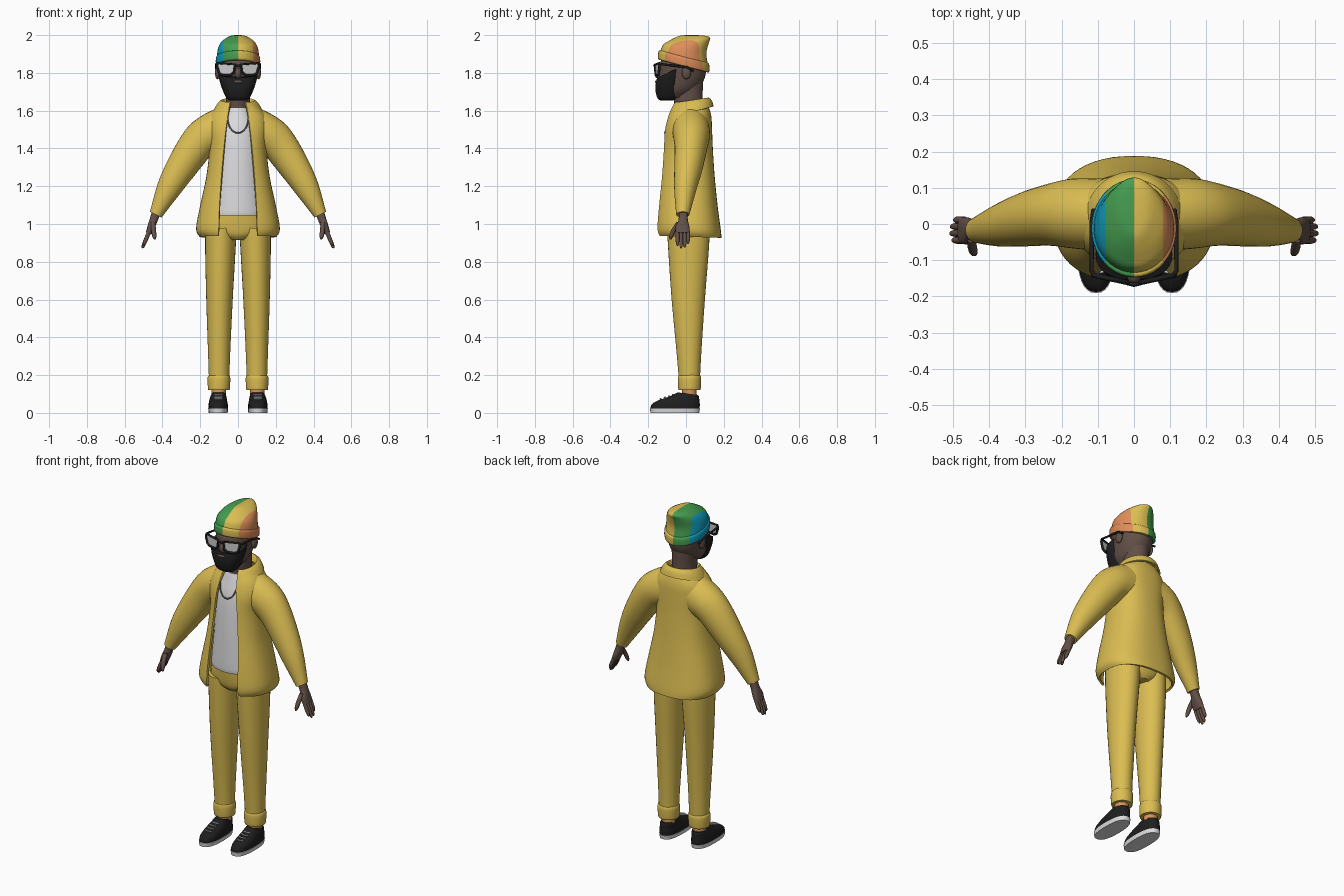
import bpy, bmesh, math
from mathutils import Matrix, Vector

if "Cube" in bpy.data.objects:
    bpy.data.objects.remove(bpy.data.objects["Cube"])


def material(name, *rgb):
    mat = bpy.data.materials.new(name)
    mat.use_nodes = True
    mat.diffuse_color = (*rgb, 1)
    mat.node_tree.nodes["Principled BSDF"].inputs["Base Color"].default_value = (*rgb, 1)
    return mat


YELLOW = material("mustard cloth", .71, .51, .085)
WHITE = material("white cloth", .72, .72, .74)
SKIN = material("dark skin", .125, .08, .065)
BLACK = material("black", .013, .013, .014)
GREEN = material("green knit", .06, .34, .08)
BLUE = material("blue knit", .005, .34, .5)
ORANGE = material("orange knit", .74, .27, .1)
ANKLE = material("ankle tan", .7, .3, .1)
GREY = material("chain grey", .2, .2, .2)
LENS = material("pale lens", .6, .6, .6)


def finish(name, bm, *mats):
    """Turn a bmesh into an object, smooth but with sharp edges kept."""
    bmesh.ops.recalc_face_normals(bm, faces=bm.faces[:])
    for face in bm.faces:
        face.smooth = True
    for edge in bm.edges:
        edge.smooth = edge.calc_face_angle(0) < math.radians(40)
    mesh = bpy.data.meshes.new(name)
    bm.to_mesh(mesh)
    bm.free()
    for mat in mats:
        mesh.materials.append(mat)
    obj = bpy.data.objects.new(name, mesh)
    bpy.context.collection.objects.link(obj)
    return obj


def smooth_sections(sections, steps):
    """Catmull-Rom interpolation between cross-sections."""
    last = len(sections) - 1
    for i in range(last):
        a, b, c, d = (sections[min(max(j, 0), last)] for j in range(i - 1, i + 3))
        for s in range(steps):
            t = s / steps
            yield [(2*q + (r - p)*t + (2*p - 5*q + 4*r - u)*t*t + (3*q - p - 3*r + u)*t**3) / 2
                   for p, q, r, u in zip(a, b, c, d)]
    yield sections[last]


def loft_mesh(sections, n=32, steps=4, power=1.0, thickness=0):
    """Section: z, centre x, half width, front y, back y, x slope, y slope, half opening."""
    bm = bmesh.new()
    bend = lambda v: math.copysign(abs(v) ** power, v)
    padded = [tuple(s) + (0,) * (8 - len(s)) for s in sections]
    opened = padded[0][7] > 0
    rings = []
    for z, cx, rx, front, back, sx, sy, gap in smooth_sections(padded, steps):
        cy, ry = (front + back) / 2, (back - front) / 2
        start = math.asin((gap / rx) ** (1 / power)) if opened else 0
        ring = []
        for i in range(n + opened):
            a = start + (math.tau - 2 * start) * i / n
            dx, dy = rx * bend(math.sin(a)), -ry * bend(math.cos(a))
            ring.append(bm.verts.new((cx + dx, cy + dy, z + sx * dx + sy * dy)))
        rings.append(ring)
    for low, high in zip(rings, rings[1:]):
        for i in range(n):
            j = (i + 1) % len(low)
            bm.faces.new((low[i], low[j], high[j], high[i]))
    if opened:
        bmesh.ops.recalc_face_normals(bm, faces=bm.faces[:])
        bmesh.ops.solidify(bm, geom=bm.faces[:], thickness=thickness)
    else:
        bm.faces.new(rings[0])
        bm.faces.new(rings[-1])
    return bm


def loft(name, mat, sections, **options):
    return finish(name, loft_mesh(sections, **options), mat)


def ball(name, mat, centre, size):
    bm = bmesh.new()
    place = Matrix.Translation(centre) @ Matrix.Diagonal((*size, 1))
    bmesh.ops.create_uvsphere(bm, u_segments=20, v_segments=12, radius=1, matrix=place)
    return finish(name, bm, mat)


def tube(name, mat, points, radius, cyclic=False):
    curve = bpy.data.curves.new(name, "CURVE")
    curve.dimensions = "3D"
    curve.bevel_depth, curve.bevel_resolution, curve.use_fill_caps = radius, 2, True
    spline = curve.splines.new("POLY")
    spline.points.add(len(points) - 1)
    for point, co in zip(spline.points, points):
        point.co = (*co, 1)
    spline.use_cyclic_u = cyclic
    curve.materials.append(mat)
    obj = bpy.data.objects.new(name, curve)
    bpy.context.collection.objects.link(obj)
    bpy.ops.object.select_all(action="DESELECT")
    obj.select_set(True)
    bpy.context.view_layer.objects.active = obj
    bpy.ops.object.convert(target="MESH")


# Head, neck and beard
loft("neck", SKIN, [(1.57, 0, .07, -.05, .09), (1.66, 0, .064, -.065, .088), (1.76, 0, .07, -.07, .09)])
loft("head", SKIN, [(1.67, 0, .05, -.12, .01), (1.71, 0, .08, -.138, .06), (1.76, 0, .095, -.142, .094),
                    (1.81, 0, .102, -.14, .107), (1.86, 0, .105, -.135, .112), (1.92, 0, .09, -.1, .1)])
ball("nose", SKIN, (0, -.146, 1.797), (.018, .021, .028))
loft("beard", BLACK, [(1.653, 0, .04, -.135, -.07), (1.668, 0, .062, -.152, -.045), (1.71, 0, .082, -.162, -.025),
                      (1.76, 0, .098, -.16, -.018, 0, .2), (1.806, 0, .106, -.153, -.016, 0, .47)], power=.85)
ball("mouth", SKIN, (0, -.157, 1.753), (.026, .007, .008))

# Beanie: folded band and slouched crown, cut into colour panels
band = [(1.836, 0, .111, -.142, .116, 0, -.26), (1.842, 0, .117, -.148, .123, 0, -.26),
        (1.878, 0, .117, -.146, .123, 0, -.26), (1.886, 0, .109, -.136, .116, 0, -.26)]
crown = [(1.875, 0, .112, -.138, .116, 0, -.26), (1.925, 0, .107, -.122, .108, 0, -.2),
         (1.962, 0, .09, -.094, .12, 0, -.05), (1.985, 0, .062, -.062, .128), (1.997, 0, .036, -.03, .1),
         (2.0, 0, .008, .01, .04)]
for name, shape in (("beanie_band", band), ("beanie_crown", crown)):
    bm = loft_mesh(shape, n=40)
    for cut in (-.08, 0, .08):
        bmesh.ops.bisect_plane(bm, geom=bm.verts[:] + bm.edges[:] + bm.faces[:],
                               plane_co=(cut, 0, 0), plane_no=(1, 0, 0))
    for face in bm.faces:
        x = face.calc_center_median().x
        face.material_index = sum(x > cut for cut in (-.08, 0, .08))
    finish(name, bm, BLUE, GREEN, YELLOW, ORANGE)

# Shirt, chain and trouser seat
loft("shirt", WHITE, [(1.05, 0, .15, -.122, .12), (1.07, 0, .152, -.126, .125), (1.3, 0, .13, -.118, .12),
                      (1.48, 0, .125, -.102, .115), (1.57, 0, .09, -.078, .1), (1.615, 0, .066, -.064, .09)])
arc = [math.pi * i / 16 for i in range(17)]
tube("neck_chain", GREY, [(.056 * math.cos(a), -.085 - .027 * math.sin(a), 1.565 - .083 * math.sin(a))
                          for a in arc], .004)
loft("trouser_seat", YELLOW, [(.915, 0, .06, -.07, .1), (.94, 0, .13, -.092, .118), (.98, 0, .172, -.102, .125),
                              (1.06, 0, .15, -.11, .12)])

# Open jacket and collar
loft("jacket", YELLOW, [
    (.932, 0, .203, -.154, .188, 0, -.03, .105), (.975, 0, .222, -.162, .184, 0, -.02, .102),
    (1.1, 0, .2, -.154, .167, 0, 0, .098), (1.25, 0, .168, -.14, .152, 0, 0, .088),
    (1.4, 0, .152, -.127, .142, 0, 0, .075), (1.5, 0, .162, -.116, .138, 0, 0, .064),
    (1.57, 0, .15, -.097, .134, 0, 0, .054), (1.62, 0, .112, -.075, .12, 0, 0, .045),
    (1.645, 0, .085, -.06, .1, 0, 0, .04)], n=48, power=.82, thickness=.012)
loft("collar", YELLOW, [
    (1.63, 0, .078, -.06, .1, 0, .15, .04), (1.655, 0, .088, -.068, .116, 0, .15, .042),
    (1.632, 0, .112, -.088, .136, 0, .2, .048), (1.592, 0, .133, -.108, .146, 0, .24, .056)],
    n=40, thickness=.01)

for side, s in (("left", 1), ("right", -1)):
    # Ears and glasses
    ball(side + "_ear", SKIN, (s * .108, .002, 1.8), (.014, .024, .034))
    rim = [Vector((s * x, -.166 + .22 * x, z)) for x, z in
           ((.018, 1.845), (.108, 1.852), (.112, 1.835), (.1, 1.798), (.082, 1.788), (.04, 1.788), (.022, 1.802))]
    tube(side + "_glasses_rim", BLACK, rim, .007, True)
    bm = bmesh.new()
    bm.faces.new([bm.verts.new(p) for p in rim])
    finish(side + "_lens", bm, LENS)
    tube(side + "_glasses_arm", BLACK, [(s * .108, -.142, 1.848), (s * .117, -.13, 1.846),
                                        (s * .117, .005, 1.83), (s * .112, .04, 1.81)], .006)

    # Sleeve
    loft(side + "_sleeve", YELLOW, [
        (1.5, s * .08, .03, -.075, .125, s * 3.8), (1.47, s * .165, .035, -.068, .126, s * 2.8),
        (1.405, s * .232, .045, -.06, .112, s * 2.1), (1.292, s * .308, .053, -.062, .086, s * 1.25),
        (1.178, s * .374, .049, -.062, .053, s * .85), (1.05, s * .435, .031, -.052, .018, s * .5)])

    # Hand with fingers and thumb
    loft(side + "_palm", SKIN, [(1.07, s * .43, .022, -.038, .008, s * .4), (1.02, s * .447, .02, -.04, .01, s * .4),
                                (.985, s * .46, .018, -.056, .018, s * .4),
                                (.95, s * .474, .014, -.054, .02, s * .4)], n=20, power=.8)
    for name, y, tip in (("index", -.045, .885), ("middle", -.026, .872), ("ring", -.007, .876), ("little", .011, .895)):
        lean = lambda z: s * (.474 + (.95 - z) * .42)
        loft(f"{side}_{name}_finger", SKIN, [
            (z, lean(z), r, y - r, y + r, s * .45) for z, r in
            ((.965, .0095), (.92, .01), (tip + .012, .008), (tip, .003))], n=12)
    loft(side + "_thumb", SKIN, [
        (z, s * x, r, y - r, y + r) for z, x, y, r in
        ((1.01, .45, -.04, .012), (.97, .447, -.064, .013), (.935, .443, -.078, .011), (.918, .44, -.082, .004))], n=12)

    # Trouser leg with turn-up
    loft(side + "_trouser_leg", YELLOW, [
        (.15, s * .1, .053, -.036, .073), (.3, s * .1, .058, -.048, .08), (.6, s * .098, .07, -.076, .1),
        (.88, s * .093, .081, -.095, .122), (.98, s * .09, .082, -.1, .124)])
    loft(side + "_turn_up", YELLOW, [
        (z, s * .101, .053 + grow, -.036 - grow, .073 + grow) for z, grow in
        ((.12, 0), (.128, .005), (.185, .007), (.2, 0))])

    # Ankle and shoe
    loft(side + "_ankle", ANKLE, [(.07, s * .102, .038, -.02, .056), (.14, s * .102, .038, -.02, .056)], steps=1)
    loft(side + "_sole", WHITE, [(0, s * .105, .05, -.188, .07), (.024, s * .105, .053, -.191, .074)],
         steps=1, power=.8)
    loft(side + "_shoe", BLACK, [
        (.022, s * .105, .051, -.188, .072), (.045, s * .105, .051, -.182, .073), (.066, s * .105, .047, -.148, .071),
        (.088, s * .104, .042, -.085, .068), (.102, s * .103, .037, -.045, .063, 0, -.12)], power=.8)
    for i in range(4):
        y = -.135 + .022 * i
        tube(f"{side}_lace_{i + 1}", WHITE, [(s * .105 + dx, y + dy, .0745 + .0075 * i)
                                             for dx, dy in ((-.022, .004), (0, -.002), (.022, .004))], .0035)

tube("glasses_bridge", BLACK, [(-.02, -.163, 1.835), (0, -.168, 1.84), (.02, -.163, 1.835)], .006)
